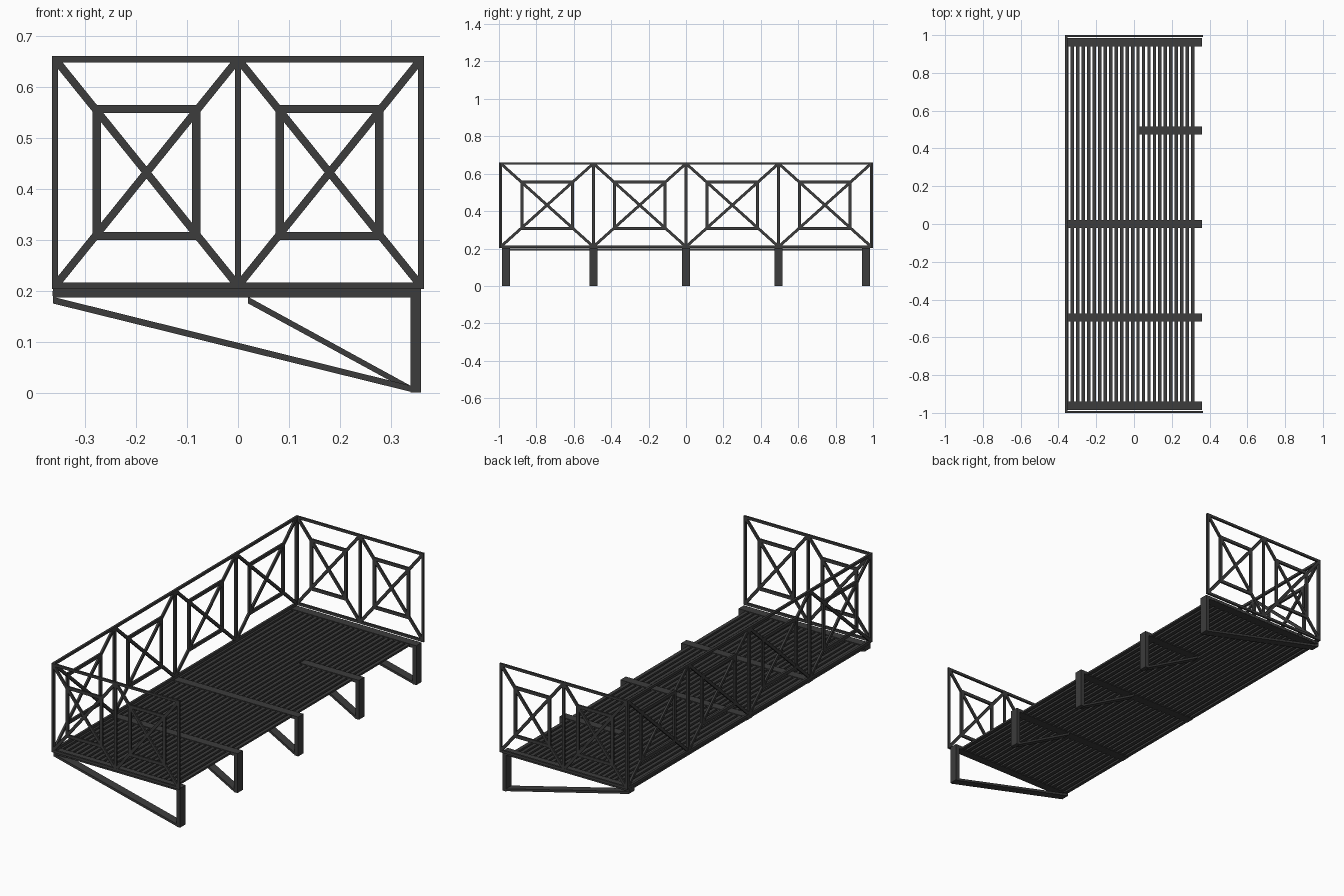
import bpy, bmesh
from mathutils import Vector

if "Cube" in bpy.data.objects:
    bpy.data.objects.remove(bpy.data.objects["Cube"])

mat = bpy.data.materials.new("dark_metal")
mat.diffuse_color = (0.045, 0.045, 0.045, 1)
mat.use_nodes = True
mat.node_tree.nodes["Principled BSDF"].inputs["Base Color"].default_value = mat.diffuse_color


def finish(name, bm):
    bmesh.ops.recalc_face_normals(bm, faces=bm.faces)
    me = bpy.data.meshes.new(name)
    bm.to_mesh(me)
    bm.free()
    me.materials.append(mat)
    ob = bpy.data.objects.new(name, me)
    bpy.context.collection.objects.link(ob)
    return ob


def prism(bm, pts, offset):
    """Closed outline pushed along an offset vector."""
    face = bm.faces.new([bm.verts.new(p) for p in pts])
    out = bmesh.ops.extrude_face_region(bm, geom=[face], use_keep_orig=True)
    verts = [g for g in out["geom"] if isinstance(g, bmesh.types.BMVert)]
    bmesh.ops.translate(bm, vec=offset, verts=verts)


def box(bm, x0, x1, y0, y1, z0, z1):
    prism(bm, [(x0, y0, z0), (x1, y0, z0), (x1, y1, z0), (x0, y1, z0)], Vector((0, 0, z1 - z0)))


def bar(bm, to3d, a, b, width, depth):
    """Flat bar between two points of a railing plane."""
    a, b = Vector(a), Vector(b)
    d = (b - a).normalized()
    n = Vector((-d.y, d.x)) * width / 2
    pts = [to3d(p.x, p.y, -depth / 2) for p in (a + n, b + n, b - n, a - n)]
    off = Vector(to3d(0, 0, depth)) - Vector(to3d(0, 0, 0))
    prism(bm, pts, off)


def railing(name, to3d, half, panels, post, depth):
    bm = bmesh.new()
    z0, z1 = 0.2095, 0.6545
    zc, hz = (z0 + z1) / 2, (z1 - z0) / 2
    c = half - post / 2
    # top and bottom rails
    for z in (z0, z1):
        bar(bm, to3d, (-half, z), (half, z), 0.013, depth)
    step = 2 * c / panels
    # posts
    for i in range(panels + 1):
        u = -c + i * step
        bar(bm, to3d, (u, z0), (u, z1), post, depth)
    # crossed diagonals and inner frame of each panel
    for i in range(panels):
        uc, hu = -c + (i + 0.5) * step, step / 2
        for s in (-1, 1):
            bar(bm, to3d, (uc - hu, zc - s * hz), (uc + hu, zc + s * hz), 0.015, depth * 0.85)
            iu, iz, w = hu * 0.545, hz * 0.56, 0.0165
            bar(bm, to3d, (uc - iu - w / 2, zc + s * iz), (uc + iu + w / 2, zc + s * iz), w, depth * 0.92)
            bar(bm, to3d, (uc + s * iu, zc - iz), (uc + s * iu, zc + iz), w, depth * 0.92)
    return finish(name, bm)


railing("front_railing", lambda u, z, d: (u, -0.995 + d, z), 0.365, 2, 0.012, 0.01)
railing("back_railing", lambda u, z, d: (u, 0.995 + d, z), 0.365, 2, 0.012, 0.01)
railing("side_railing", lambda u, z, d: (-0.359 + d, u, z), 0.998, 4, 0.015, 0.012)

# floor slats
bm = bmesh.new()
count, x_first, x_last = 24, -0.355, 0.311
for i in range(count):
    x = x_first + (x_last - x_first) * i / (count - 1)
    box(bm, x - 0.009, x + 0.009, -0.985, 0.985, 0.190, 0.200)
finish("floor_slats", bm)

# support brackets: leg, cross beam and sloping strut
w = 0.022
for i, (y, beam_x, strut_x) in enumerate([(-0.962, -0.363, -0.363), (-0.495, -0.363, 0.02),
                                          (0, -0.363, 0.02), (0.495, 0.02, 0.02),
                                          (0.962, -0.363, -0.363)]):
    bm = bmesh.new()
    box(bm, 0.338, 0.359, y - w, y + w, 0, 0.203)
    box(bm, beam_x, 0.338, y - w, y + w, 0.187, 0.203)
    prism(bm, [(strut_x, y - w, 0.188), (strut_x, y - w, 0.175),
               (0.338, y - w, 0.002), (0.338, y - w, 0.014)], Vector((0, 2 * w, 0)))
    finish(f"support_bracket_{i + 1}", bm)
